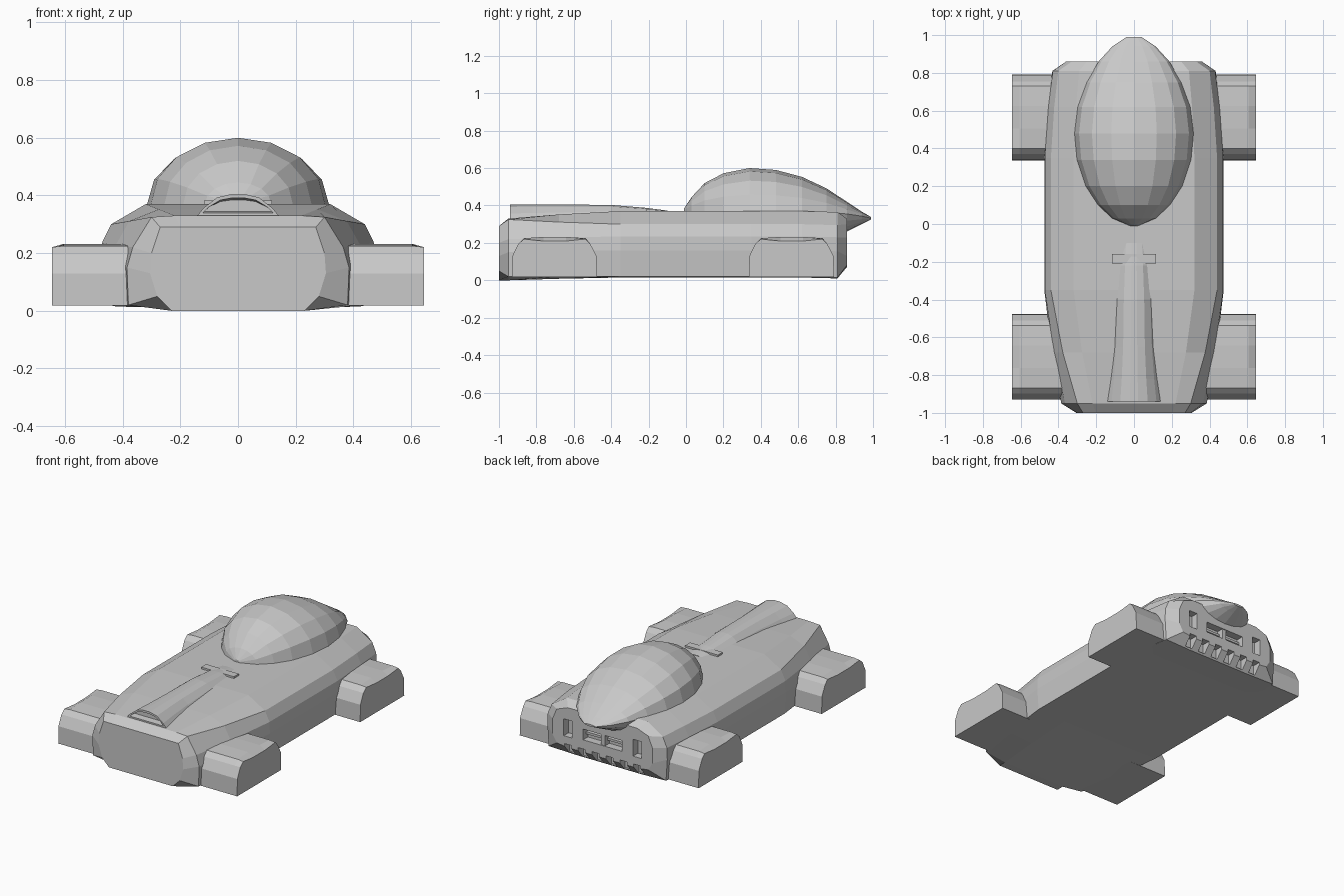
import bpy, bmesh, math

cube = bpy.data.objects.get("Cube")
if cube:
    bpy.data.objects.remove(cube, do_unlink=True)

grey = bpy.data.materials.new("plain grey")
grey.use_nodes = True
grey.diffuse_color = (0.58, 0.58, 0.58, 1)
bsdf = next(n for n in grey.node_tree.nodes if n.type == 'BSDF_PRINCIPLED')
bsdf.inputs["Base Color"].default_value = grey.diffuse_color


def finish(name, bm):
    bmesh.ops.recalc_face_normals(bm, faces=bm.faces[:])
    mesh = bpy.data.meshes.new(name)
    bm.to_mesh(mesh)
    bm.free()
    mesh.materials.append(grey)
    obj = bpy.data.objects.new(name, mesh)
    bpy.context.collection.objects.link(obj)
    return obj


def loft(name, rings):
    """Skin a list of closed rings with equal point counts and cap both ends."""
    bm = bmesh.new()
    loops = [[bm.verts.new(p) for p in ring] for ring in rings]
    n = len(loops[0])
    for a, b in zip(loops, loops[1:]):
        for i in range(n):
            j = (i + 1) % n
            bm.faces.new((a[i], a[j], b[j], b[i]))
    bm.faces.new(loops[0])
    bm.faces.new(loops[-1])
    return finish(name, bm)


def mirrored(half, y):
    """Closed ring from a half section listed bottom to top."""
    return [(x, y, z) for x, z in half] + [(-x, y, z) for x, z in reversed(half)]


def add_box(bm, x, y, z, sx, sy, sz):
    for v in bmesh.ops.create_cube(bm, size=1)['verts']:
        v.co = (x + v.co.x * sx, y + v.co.y * sy, z + v.co.z * sz)


def cut(target, name, boxes):
    bm = bmesh.new()
    for b in boxes:
        add_box(bm, *b)
    tool = finish(name, bm)
    tool.hide_render = True
    tool.hide_set(True)
    mod = target.modifiers.new(name, 'BOOLEAN')
    mod.operation = 'DIFFERENCE'
    mod.solver = 'EXACT'
    mod.object = tool


# body shell
nose = [(.23, 0), (.28, .05), (.305, .13), (.30, .2), (.27, .29), (.2, .29)]
front = [(.23, 0), (.38, .02), (.385, .15), (.365, .22), (.3, .325), (.22, .33)]
middle = [(.26, .015), (.465, .02), (.475, .16), (.472, .235), (.44, .3), (.32, .37)]
tail = [(.25, .07), (.33, .08), (.36, .13), (.36, .23), (.33, .3), (.25, .33)]


def blend(a, b, t):
    return [(p[0] + (q[0] - p[0]) * t, p[1] + (q[1] - p[1]) * t) for p, q in zip(a, b)]


body = loft("body", [
    mirrored(nose, -1), mirrored(front, -.95),
    mirrored(blend(front, middle, .55), -.68), mirrored(middle, -.35),
    mirrored(middle, .35), mirrored([(x * .96, z) for x, z in middle], .62),
    mirrored([(x * .91, z - .005) for x, z in middle], .81), mirrored(tail, .86)])

# rear vents and notched lower edge
cut(body, "rear_vent_cutter",
    [(s * .25, .86, .195, .06, .1, .11) for s in (-1, 1)] + [(0, .86, .185, .28, .1, .07)])
cut(body, "rear_notch_cutter",
    [(-.25 + i * .1, .85, .055, .05, .09, .07) for i in range(6)])
bm = bmesh.new()
add_box(bm, 0, .83, .185, .03, .05, .07)
add_box(bm, 0, .82, .185, .28, .02, .015)
finish("rear_vent_divider", bm)

# canopy: y, half width, top, middle line, bottom
canopy_stations = [
    (-.01, .02, .385, .37, .35), (.03, .115, .445, .37, .3), (.1, .19, .52, .37, .26),
    (.2, .255, .572, .37, .24), (.34, .302, .6, .37, .23), (.48, .315, .59, .37, .22),
    (.62, .298, .553, .37, .22), (.75, .25, .492, .365, .23), (.86, .188, .42, .355, .26),
    (.94, .115, .367, .343, .3), (.99, .04, .338, .332, .325)]
SIDES = 16
rings = []
for y, w, top, mid, low in canopy_stations:
    ring = []
    for i in range(SIDES):
        a = math.tau * i / SIDES
        s = math.sin(a)
        ring.append((w * math.cos(a), y, mid + s * (top - mid if s > 0 else mid - low)))
    rings.append(ring)
loft("canopy", rings)


# bonnet scoop: arched sections, tapering backwards
def arch(y, w, top, base):
    h = top - base
    half = [(w, base), (w * .82, base + h * .4), (w * .5, base + h * .85), (w * .15, top)]
    return mirrored(half, y)


scoop = loft("bonnet_scoop", [
    arch(-.90, .12, .385, .345), arch(-.94, .122, .392, .34), arch(-.94, .145, .405, .325),
    arch(-.82, .13, .405, .33), arch(-.65, .115, .405, .335), arch(-.4, .108, .403, .345),
    arch(-.22, .095, .388, .35), arch(-.1, .085, .373, .35)])
bm = bmesh.new()
add_box(bm, 0, -.185, .368, .235, .05, .028)
finish("scoop_rear_collar", bm)

# wheel fairings: bevelled arch profile with a sloped outer shoulder
fairing = [(-.228, .018), (-.226, .13), (-.195, .195), (-.165, .225), (-.06, .232),
           (.06, .232), (.165, .225), (.19, .195), (.224, .13), (.226, .018)]


def fairing_ring(x, drop, side, y):
    return [(side * x, y + u, min(z, .232 - drop * math.cos(u * 6.5))) for u, z in fairing]


for end, y in (("front", -.702), ("rear", .565)):
    for label, side in (("left", 1), ("right", -1)):
        loft(f"{end}_{label}_wheel_fairing", [
            fairing_ring(.3, 0, side, y), fairing_ring(.605, 0, side, y),
            fairing_ring(.645, .024, side, y)])
